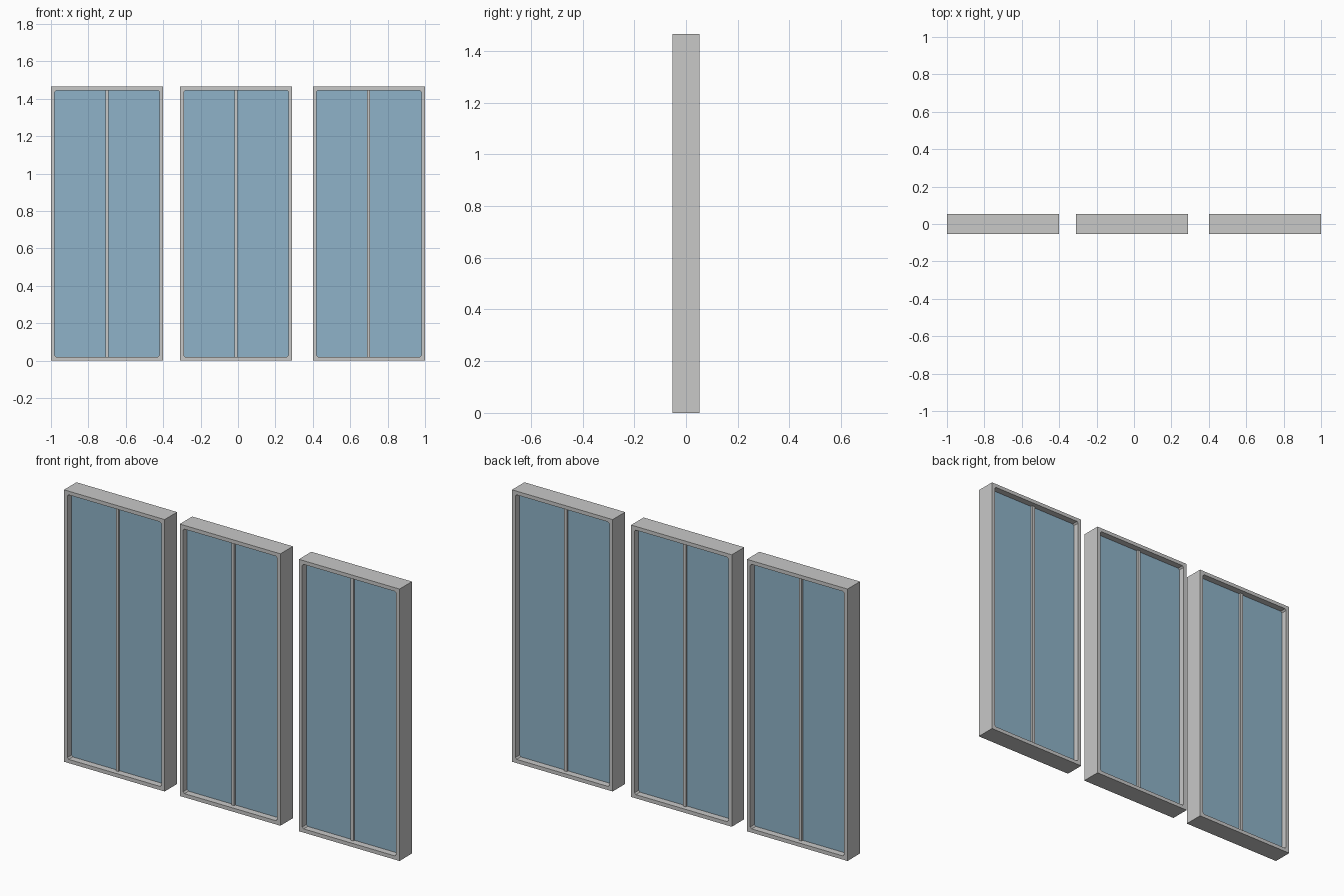
import bpy

if "Cube" in bpy.data.objects:
    bpy.data.objects.remove(bpy.data.objects["Cube"])

HEIGHT, WIDTH, DEPTH = 1.465, 0.6, 0.106
BORDER = 0.02       # visible face width of the frame
CHAMFER = 0.008     # small cut in the inner corners of the opening


def material(name, rgb):
    m = bpy.data.materials.new(name)
    m.diffuse_color = (*rgb, 1.0)
    m.use_nodes = True
    m.node_tree.nodes["Principled BSDF"].inputs["Base Color"].default_value = m.diffuse_color
    return m


FRAME = material("light grey frame", (0.58, 0.58, 0.575))
GLASS = material("blue glass", (0.275, 0.45, 0.58))


def box(name, x, z0, z1, width, depth, mat):
    bpy.ops.mesh.primitive_cube_add(size=1, location=(x, 0, (z0 + z1) / 2))
    ob = bpy.context.object
    ob.name = name
    ob.scale = (width, depth, z1 - z0)
    bpy.ops.object.transform_apply(location=False, rotation=False, scale=True)
    ob.data.materials.append(mat)
    return ob


def rect(hw, hh, c=0.0):
    """Rectangle outline around the origin, with optional cut corners."""
    if not c:
        return [(-hw, -hh), (hw, -hh), (hw, hh), (-hw, hh)]
    return [(-hw + c, -hh), (hw - c, -hh), (hw, -hh + c), (hw, hh - c),
            (hw - c, hh), (-hw + c, hh), (-hw, hh - c), (-hw, -hh + c)]


def window_frame(name, x):
    # Outer and inner outlines, filled between and extruded to full depth
    cu = bpy.data.curves.new(name + "_outline", 'CURVE')
    cu.dimensions = '2D'
    cu.fill_mode = 'BOTH'
    cu.extrude = DEPTH / 2
    hw, hh = WIDTH / 2, HEIGHT / 2
    for pts in (rect(hw, hh), rect(hw - BORDER, hh - BORDER, CHAMFER)):
        sp = cu.splines.new('POLY')
        sp.points.add(len(pts) - 1)
        for p, (px, pz) in zip(sp.points, pts):
            p.co = (px, pz, 0, 1)
        sp.use_cyclic_u = True
    ob = bpy.data.objects.new(name, cu)
    bpy.context.collection.objects.link(ob)
    ob.location = (x, 0, HEIGHT / 2)
    ob.rotation_euler = (1.5707963, 0, 0)
    bpy.ops.object.select_all(action='DESELECT')
    ob.select_set(True)
    bpy.context.view_layer.objects.active = ob
    bpy.ops.object.convert(target='MESH')
    ob = bpy.context.object
    ob.name = name
    ob.data.materials.clear()
    ob.data.materials.append(FRAME)
    for p in ob.data.polygons:
        p.use_smooth = False
        p.material_index = 0


for side, x in (("left", -0.70), ("middle", -0.01), ("right", 0.70)):
    window_frame(side + "_window_frame", x)
    # Glass pane set back inside the frame, divided by a slim upright
    box(side + "_glass_pane", x, BORDER - 0.004, HEIGHT - BORDER + 0.004,
        WIDTH - 2 * BORDER + 0.008, 0.036, GLASS)
    box(side + "_centre_upright", x - 0.001, BORDER, HEIGHT - BORDER,
        0.016, 0.056, FRAME)
